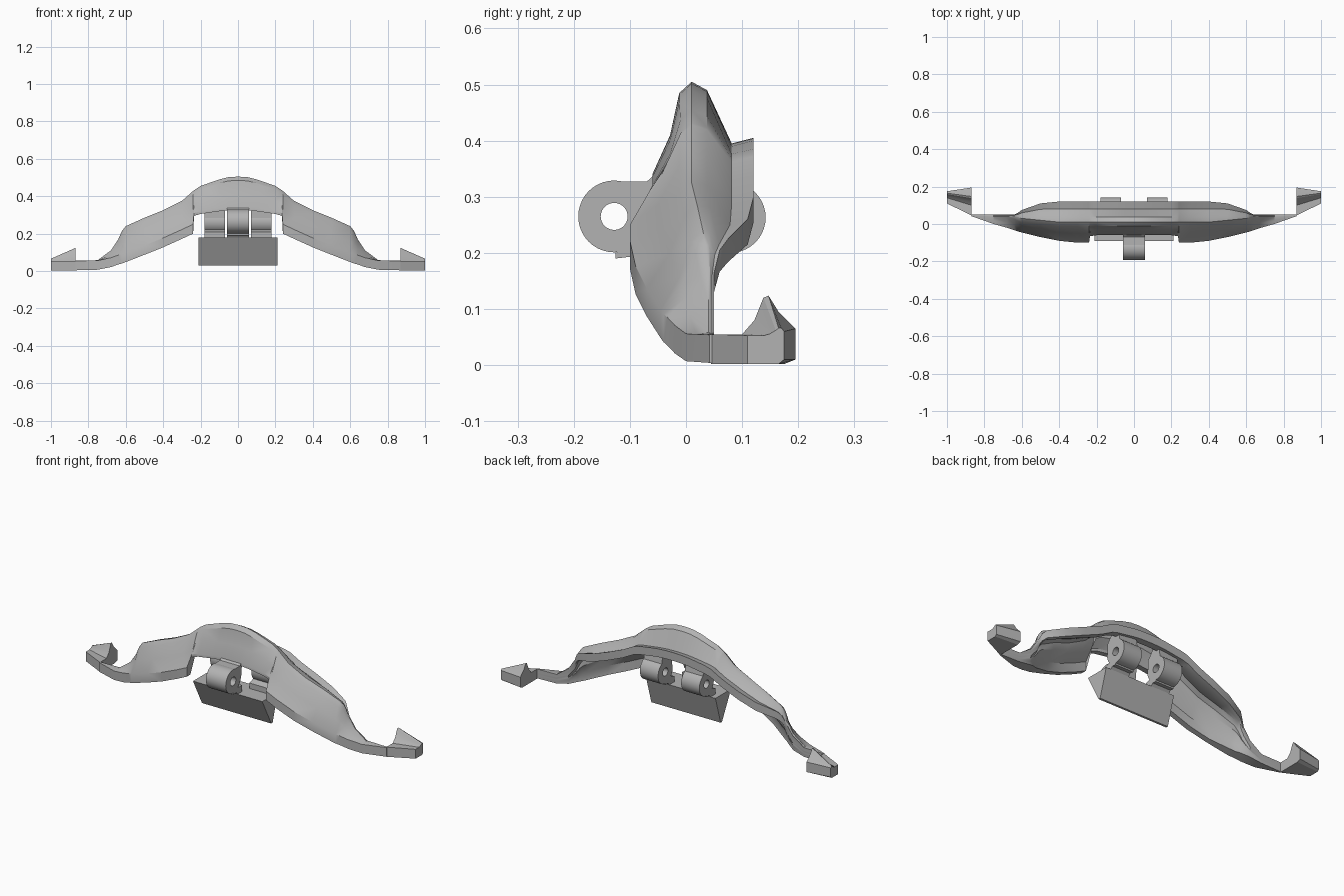
import bpy, bmesh, math

cube = bpy.data.objects.get("Cube")
if cube:
    bpy.data.objects.remove(cube, do_unlink=True)

grey = bpy.data.materials.new("plain_grey")
grey.use_nodes = True
colour = (0.45, 0.45, 0.45, 1)
grey.diffuse_color = colour
grey.node_tree.nodes["Principled BSDF"].inputs["Base Color"].default_value = colour


def finish(name, bm, mirror=False, smooth=None):
    bmesh.ops.recalc_face_normals(bm, faces=bm.faces)
    mesh = bpy.data.meshes.new(name)
    bm.to_mesh(mesh)
    bm.free()
    mesh.materials.append(grey)
    ob = bpy.data.objects.new(name, mesh)
    bpy.context.collection.objects.link(ob)
    if smooth:
        bpy.ops.object.select_all(action='DESELECT')
        ob.select_set(True)
        bpy.context.view_layer.objects.active = ob
        bpy.ops.object.shade_smooth_by_angle(angle=math.radians(smooth))
    if mirror:
        ob.modifiers.new("Mirror", 'MIRROR').use_axis[0] = True
    return ob


def loft(name, sections, cap_start=True, **kw):
    """Join closed (y, z) sections, each given with its x."""
    bm = bmesh.new()
    rings = [[bm.verts.new((x, y, z)) for y, z in pts] for x, pts in sections]
    n = len(rings[0])
    for a, b in zip(rings, rings[1:]):
        for i in range(n):
            j = (i + 1) % n
            bm.faces.new((a[i], a[j], b[j], b[i]))
    if cap_start:
        bm.faces.new(rings[0])
    bm.faces.new(rings[-1])
    return finish(name, bm, **kw)


def prism(name, x0, x1, pts, **kw):
    return loft(name, [(x0, pts), (x1, pts)], **kw)


def tube(name, x0, x1, y, z, radius, hole, mirror=False):
    bm = bmesh.new()
    n = 40
    rings = []
    for x, r in ((x0, hole), (x0, radius), (x1, radius), (x1, hole)):
        rings.append([bm.verts.new((x, y + r * math.cos(math.tau * i / n),
                                    z + r * math.sin(math.tau * i / n))) for i in range(n)])
    for k in range(4):
        a, b = rings[k], rings[(k + 1) % 4]
        for i in range(n):
            j = (i + 1) % n
            bm.faces.new((a[i], a[j], b[j], b[i]))
    return finish(name, bm, mirror=mirror, smooth=35)


def shell_section(yf, zb, h, zc, yc, yb, zl, hollow):
    """Front band, front slope, crest, back lip, then the underside."""
    zt = zb + h
    s = max(0, min(1, (zc - zt) / 0.15))
    mid = (yf + 0.45 * (yc - yf), zt + 0.42 * (zc - zt))
    valley = yc + 0.65 * (yb - yc)
    outer = [(yf, zb), (yf, zt), mid,
             (yc - 0.02 * s - 0.002, zc - 0.02 * s), (yc, zc),
             (yc + 0.25 * (yb - yc), zc - 0.15 * (zc - zl)),
             (valley, zl - 0.01 * s), (yb, zl)]
    inner = [(yb, zl - 0.045), (valley, zl - 0.045), (yc + 0.01, zc - 0.05),
             (yc - 0.015, zc - 0.06), (mid[0] + 0.03, mid[1] - 0.01),
             (yf + 0.03, zt), (yf + 0.03, zb)]
    under = []
    for i, (y, z) in enumerate(inner):
        solid_z = zl + (zb - zl) * (i + 1) / 7
        under.append((yb + (y - yb) * hollow, solid_z + (z - solid_z) * hollow))
    return outer + under


# Arched shell: x, front y, bottom z, band height, crest z, crest y, back y, lip z, hollowness
stations = [
    (0.00, -.06, .325, .015, .505, .01, .12, .405, 1),
    (0.05, -.06, .324, .015, .502, .01, .12, .404, 1),
    (0.10, -.06, .320, .015, .490, .01, .12, .400, 1),
    (0.20, -.06, .305, .015, .455, .01, .12, .385, 1),
    (.235, -.065, .295, .015, .432, .01, .12, .375, 1),
    (0.24, -.10, .200, .05, .428, .01, .12, .372, 1),
    (0.30, -.10, .172, .05, .375, .01, .12, .340, 1),
    (0.40, -.09, .127, .05, .325, .01, .12, .298, 1),
    (0.50, -.07, .087, .05, .285, .02, .11, .260, 1),
    (0.60, -.045, .048, .05, .240, .03, .075, .225, .8),
    (0.62, -.04, .041, .05, .215, .035, .06, .205, .7),
    (0.64, -.033, .035, .05, .170, .04, .05, .165, .5),
    (0.68, -.02, .021, .05, .110, .04, .05, .105, .2),
    (0.75, .00, .007, .049, .058, .04, .05, .057, 0),
    (0.87, .042, .004, .05, .055, .048, .05, .055, 0),
]
loft("arched_shell", [(st[0], shell_section(*st[1:])) for st in stations],
     cap_start=False, mirror=True, smooth=32)

# Foot tips with a pointed fin falling towards the end
inner_tip = [(.045, .002), (.045, .055), (.10, .055), (.122, .08), (.138, .12),
             (.147, .124), (.165, .095), (.195, .065), (.195, .01), (.175, .002)]
outer_tip = [(.11, .002), (.11, .053), (.14, .053), (.15, .056), (.16, .062),
             (.165, .066), (.17, .066), (.175, .06), (.175, .01), (.165, .002)]
loft("foot_tip", [(.868, inner_tip), (1.0, outer_tip)], mirror=True, smooth=25)

# Hinge barrels and the tabs joining them to the shell
tube("front_hinge_barrel", -.06, .06, -.128, .265, .064, .024)
prism("front_hinge_tab", -.06, .06,
      [(-.102, .205), (-.07, .235), (-.058, .265), (-.05, .345), (-.07, .327), (-.128, .327), (-.10, .30)])
tube("back_hinge_barrel", .07, .18, .079, .263, .063, .022, mirror=True)
prism("back_hinge_tab", .07, .18,
      [(.052, .205), (.02, .25), (.02, .33), (.06, .38), (.10, .37), (.11, .315), (.053, .30)], mirror=True)

# Wedge-shaped block hanging below, with saddles under the barrels
prism("wedge_block", -.21, .21, [(-.09, .18), (.045, .18), (.0, .03), (-.012, .03)])
prism("front_saddle", -.06, .06,
      [(-.126, .19), (-.126, .2), (-.09, .215), (-.05, .215), (-.05, .175), (-.085, .175), (-.10, .193)])
prism("back_saddle", .07, .18,
      [(.0, .175), (.0, .21), (.04, .225), (.078, .203), (.078, .191), (.055, .193), (.04, .175)], mirror=True)
